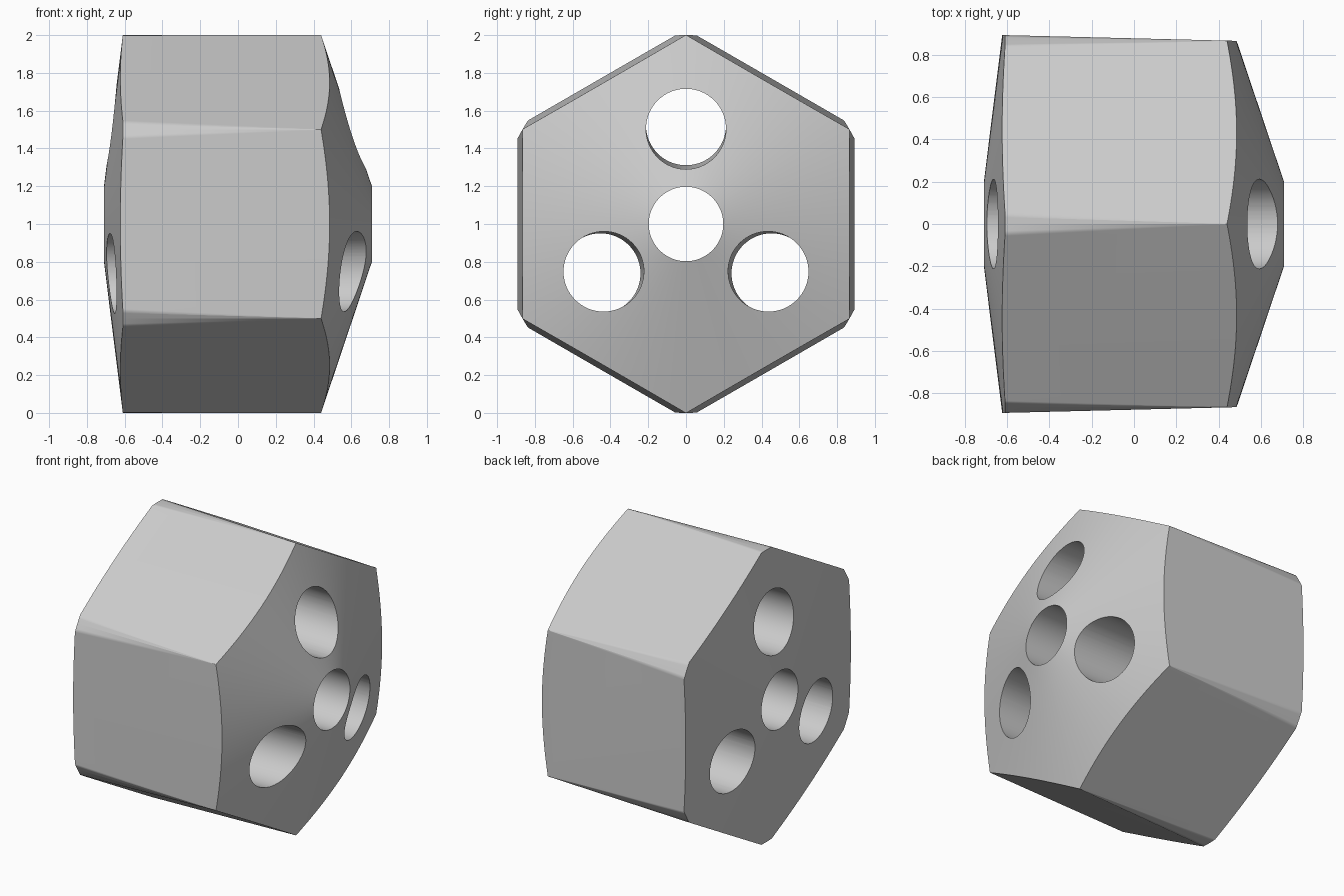
import bpy
import bmesh
from math import sin, cos, tau

cube = bpy.data.objects.get("Cube")
if cube:
    bpy.data.objects.remove(cube, do_unlink=True)

AXIS_Z = 1.0  # height of the block's long axis


def loft(name, rings, sides, hollow=False):
    """Skin rings (x, radius, centre y, centre z); cap the ends or join them into a tube."""
    bm = bmesh.new()
    loops = [[bm.verts.new((x, cy + r * sin(tau * i / sides), cz + r * cos(tau * i / sides)))
              for i in range(sides)] for x, r, cy, cz in rings]
    pairs = list(zip(loops, loops[1:]))
    if hollow:
        pairs.append((loops[-1], loops[0]))
    else:
        bm.faces.new(loops[0])
        bm.faces.new(loops[-1])
    for a, b in pairs:
        for i in range(sides):
            j = (i + 1) % sides
            bm.faces.new((a[i], a[j], b[j], b[i]))
    bmesh.ops.recalc_face_normals(bm, faces=bm.faces)
    mesh = bpy.data.meshes.new(name)
    bm.to_mesh(mesh)
    bm.free()
    obj = bpy.data.objects.new(name, mesh)
    bpy.context.collection.objects.link(obj)
    return obj


def activate(obj):
    bpy.ops.object.select_all(action='DESELECT')
    obj.select_set(True)
    bpy.context.view_layer.objects.active = obj


def boolean(target, cutter, operation):
    mod = target.modifiers.new(cutter.name, 'BOOLEAN')
    mod.operation = operation
    mod.solver = 'EXACT'
    mod.object = cutter
    activate(target)
    bpy.ops.object.modifier_apply(modifier=mod.name)
    bpy.data.objects.remove(cutter, do_unlink=True)


# Turned block: cylinder with a shallow and a steep cone end, open along its axis
profile = [(-0.71, 0.197), (-0.61, 1.0), (0.44, 1.0), (0.71, 0.197)]
block = loft("hexagonal_block", [(x, r, 0, AXIS_Z) for x, r in profile], 192, hollow=True)

# Slightly tapered hexagon trims the sides
hexagon = loft("hexagon_trim", [(x, 1.001 + (0.44 - x) * 0.0286, 0, AXIS_Z) for x in (-1, 1)], 6)
boolean(block, hexagon, 'INTERSECT')

# Three slightly splayed holes around the axis
for k in range(3):
    angle = tau * k / 3
    rings = []
    for x in (-1, 1):
        offset = 0.503 + (0.6 - x) * 0.0155
        rings.append((x, 0.212, offset * sin(angle), AXIS_Z + offset * cos(angle)))
    boolean(block, loft("hole_cutter", rings, 64), 'DIFFERENCE')

# Single grey material
grey = bpy.data.materials.new("light_grey")
grey.use_nodes = True
colour = (0.6, 0.6, 0.6, 1)
grey.diffuse_color = colour
grey.node_tree.nodes["Principled BSDF"].inputs["Base Color"].default_value = colour
block.data.materials.clear()
block.data.materials.append(grey)

# Smooth corners and cones, crisp rims, flat sides
activate(block)
bpy.ops.object.shade_smooth_by_angle(angle=tau / 12)
weighted = block.modifiers.new("flat_sides", 'WEIGHTED_NORMAL')
weighted.keep_sharp = True
